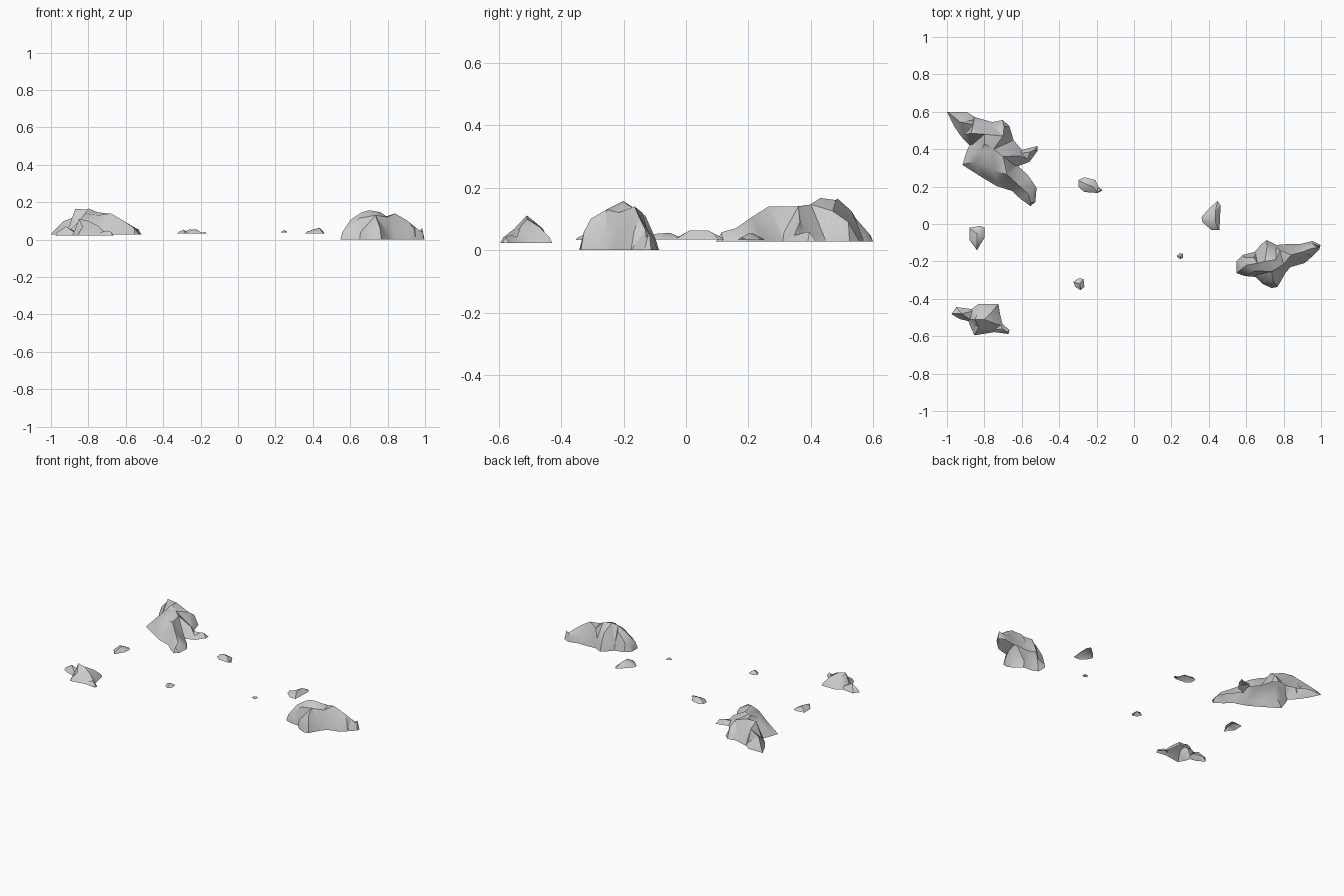
import bpy, math
from mathutils import Vector
from mathutils.geometry import delaunay_2d_cdt


def rock(name, base, outline, tops, inset, rise):
    """Open-bottomed rock: footprint outline, steep rim, then a faceted crown through the top points."""
    pts = [Vector(p) for p in outline]
    n = len(pts)
    area = sum(pts[i - 1].x * pts[i].y - pts[i].x * pts[i - 1].y for i in range(n))
    if area < 0:
        pts.reverse()
    flat, height = list(pts), [base] * n
    # steep rim just inside the footprint
    for i in range(n):
        a = (pts[i] - pts[i - 1]).normalized()
        b = (pts[(i + 1) % n] - pts[i]).normalized()
        d = a + b
        inward = Vector((-d.y, d.x)).normalized()
        flat.append(pts[i] + inward * inset)
        height.append(base + rise * (0.8 + 0.4 * (i % 2)))
    # ridges and peaks
    for x, y, z in tops:
        flat.append(Vector((x, y)))
        height.append(z)
    vs, _, fs, orig, _, _ = delaunay_2d_cdt(flat, [], [list(range(n))], 1, 1e-5)
    verts = [(v.x, v.y, max([height[k] for k in o], default=base)) for v, o in zip(vs, orig)]
    me = bpy.data.meshes.new(name)
    me.from_pydata(verts, [], [tuple(f) for f in fs])
    me.update()
    ob = bpy.data.objects.new(name, me)
    bpy.context.collection.objects.link(ob)
    bpy.ops.object.select_all(action='DESELECT')
    ob.select_set(True)
    bpy.context.view_layer.objects.active = ob
    bpy.ops.object.shade_smooth_by_angle(angle=math.radians(35))
    return ob


# large star-shaped boulder
rock("large_rock", 0.027,
     [(-1, .60), (-.895, .60), (-.853, .572), (-.757, .545), (-.703, .556), (-.666, .524),
      (-.644, .449), (-.60, .396), (-.516, .417), (-.516, .39), (-.559, .332), (-.618, .31),
      (-.564, .257), (-.521, .193), (-.527, .118), (-.553, .096), (-.607, .134), (-.65, .176),
      (-.735, .203), (-.815, .251), (-.917, .316), (-.90, .374), (-.88, .422), (-.922, .465),
      (-.96, .519)],
     [(-.87, .485, .165), (-.80, .43, .167), (-.80, .48, .16), (-.93, .545, .10),
      (-.75, .40, .146), (-.70, .36, .14), (-.70, .47, .125), (-.695, .52, .09),
      (-.61, .365, .09), (-.555, .385, .058), (-.75, .285, .13), (-.68, .265, .14),
      (-.62, .21, .105), (-.565, .16, .07), (-.85, .335, .10), (-.82, .39, .14),
      (-.86, .53, .125)],
     0.018, 0.025)

# long boulder on the right
rock("long_rock", 0.0,
     [(.548, -.198), (.58, -.166), (.644, -.15), (.682, -.107), (.709, -.086), (.762, -.112),
      (.826, -.107), (.89, -.107), (.955, -.091), (.997, -.112), (.992, -.134), (.95, -.176),
      (.912, -.209), (.837, -.23), (.81, -.262), (.767, -.337), (.735, -.342), (.687, -.32),
      (.65, -.283), (.591, -.278), (.548, -.262)],
     [(.60, -.22, .105), (.66, -.21, .145), (.70, -.20, .157), (.76, -.19, .147),
      (.84, -.165, .14), (.90, -.15, .105), (.95, -.13, .065), (.71, -.13, .11),
      (.735, -.255, .13), (.745, -.305, .10), (.65, -.25, .115), (.80, -.215, .12),
      (.78, -.14, .12), (.64, -.18, .12)],
     0.013, 0.05)

# medium jagged rock
rock("medium_rock", 0.022,
     [(-.976, -.481), (-.949, -.444), (-.869, -.455), (-.832, -.428), (-.725, -.428),
      (-.714, -.492), (-.703, -.535), (-.666, -.567), (-.671, -.588), (-.746, -.578),
      (-.853, -.595), (-.874, -.551), (-.885, -.519), (-.933, -.508)],
     [(-.85, -.51, .111), (-.80, -.51, .10), (-.92, -.48, .07), (-.76, -.47, .075),
      (-.75, -.53, .075), (-.705, -.56, .048), (-.83, -.46, .07), (-.83, -.55, .068)],
     0.012, 0.016)

# scattered pebbles
pebbles = [
    (.033, [(-.297, .235), (-.265, .25), (-.206, .235), (-.19, .198), (-.168, .18),
            (-.195, .166), (-.265, .171), (-.297, .198)],
     [(-.26, .215, .054), (-.22, .20, .053)]),
    (.034, [(.447, .123), (.463, .10), (.457, -.032), (.414, -.032), (.366, .01),
            (.361, .037), (.398, .08)],
     [(.435, .07, .063), (.435, .01, .062), (.405, .03, .055)]),
    (.034, [(-.88, -.02), (-.82, -.01), (-.80, -.02), (-.80, -.075), (-.84, -.14), (-.88, -.085)],
     [(-.84, -.05, .055), (-.84, -.09, .053)]),
    (.033, [(-.324, -.31), (-.297, -.29), (-.27, -.294), (-.265, -.337), (-.286, -.353), (-.313, -.337)],
     [(-.29, -.32, .053)]),
    (.039, [(.23, -.17), (.245, -.155), (.262, -.16), (.262, -.18), (.25, -.187), (.233, -.18)],
     [(.248, -.17, .049)]),
]
for i, (base, outline, tops) in enumerate(pebbles):
    rock(f"pebble_{i + 1}", base, outline, tops, 0.006, 0.006)
